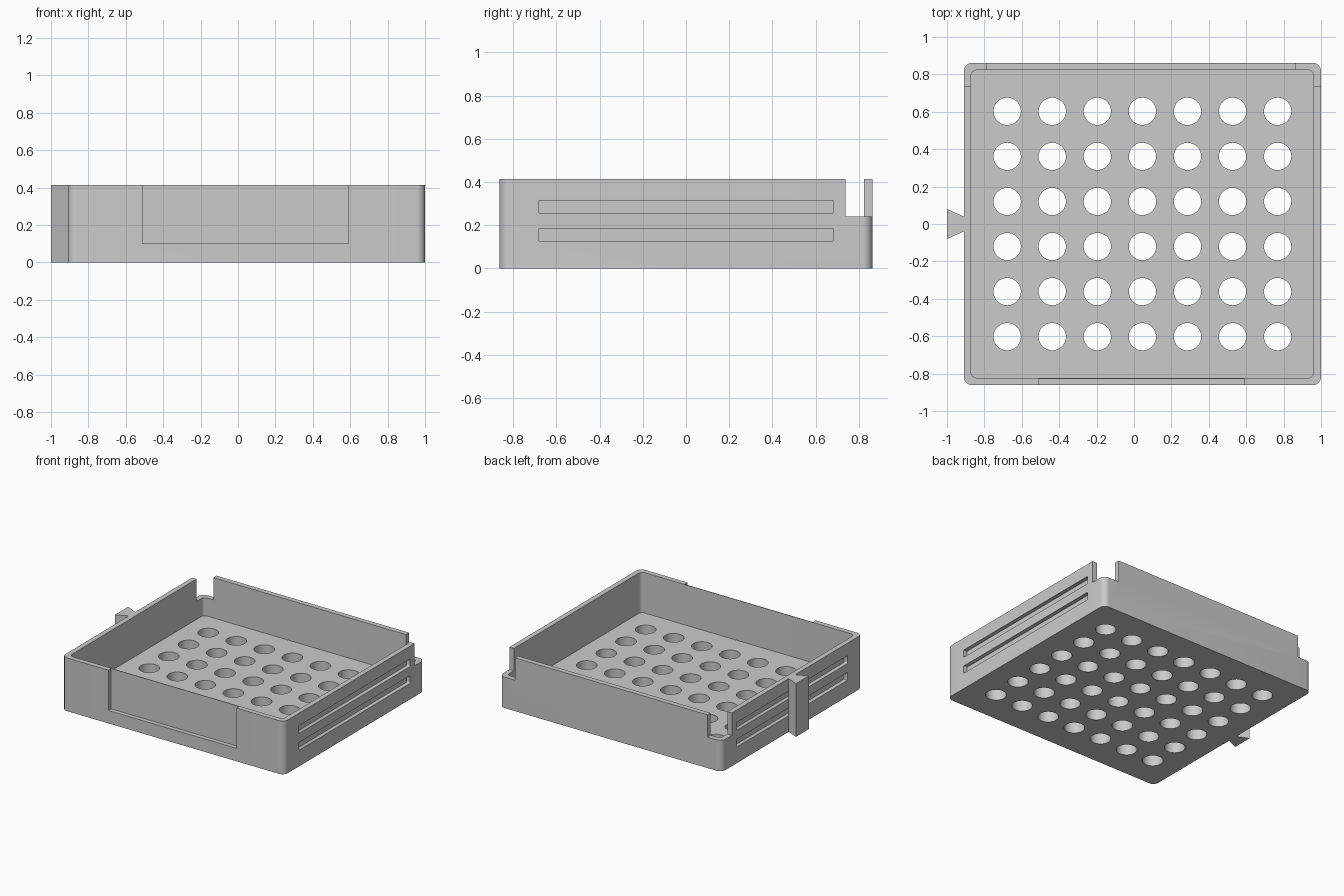
import bpy
import bmesh
from math import cos, sin, pi, radians

if "Cube" in bpy.data.objects:
    bpy.data.objects.remove(bpy.data.objects["Cube"])

grey = bpy.data.materials.new("light grey plastic")
grey.use_nodes = True
grey.diffuse_color = (0.6, 0.6, 0.6, 1)
grey.node_tree.nodes["Principled BSDF"].inputs["Base Color"].default_value = (0.6, 0.6, 0.6, 1)

# Main dimensions
LEFT, RIGHT, HALF_DEPTH = -0.91, 1.0, 0.862
HEIGHT, FLOOR, WALL = 0.413, 0.1, 0.039
MID = (LEFT + RIGHT) / 2
SPACING, HOLE_RADIUS = 0.241, 0.073


def rounded(x0, x1, y0, y1, r, steps=8):
    """Outline of a rectangle with rounded corners, counter-clockwise."""
    centres = [(x1 - r, y1 - r), (x0 + r, y1 - r), (x0 + r, y0 + r), (x1 - r, y0 + r)]
    points = []
    for quarter, (cx, cy) in enumerate(centres):
        for i in range(steps + 1):
            a = (quarter + i / steps) * pi / 2
            points.append((cx + r * cos(a), cy + r * sin(a)))
    return points


def box(x0, x1, y0, y1):
    return [(x0, y0), (x1, y0), (x1, y1), (x0, y1)]


def extrude(name, outlines, low, high, along_x=False):
    """Prism over each outline; along_x reads the outlines in the y-z plane."""
    bm = bmesh.new()
    for outline in outlines:
        def ring(t):
            return [bm.verts.new((t, a, b) if along_x else (a, b, t)) for a, b in outline]
        bottom, top = ring(low), ring(high)
        bm.faces.new(bottom[::-1])
        bm.faces.new(top)
        n = len(outline)
        for i in range(n):
            j = (i + 1) % n
            bm.faces.new((bottom[i], bottom[j], top[j], top[i]))
    bmesh.ops.recalc_face_normals(bm, faces=bm.faces)
    mesh = bpy.data.meshes.new(name)
    bm.to_mesh(mesh)
    bm.free()
    mesh.materials.append(grey)
    obj = bpy.data.objects.new(name, mesh)
    bpy.context.collection.objects.link(obj)
    return obj


def activate(obj):
    bpy.ops.object.select_all(action="DESELECT")
    obj.select_set(True)
    bpy.context.view_layer.objects.active = obj


def cut(target, cutter):
    cutter.hide_render = True
    mod = target.modifiers.new("cut", "BOOLEAN")
    mod.operation, mod.solver, mod.object = "DIFFERENCE", "EXACT", cutter
    activate(target)
    bpy.ops.object.modifier_apply(modifier=mod.name)
    bpy.data.objects.remove(cutter)


# Tray body and its hollow
tray = extrude("tray", [rounded(LEFT, RIGHT, -HALF_DEPTH, HALF_DEPTH, 0.045)], 0, HEIGHT)
inner_y = HALF_DEPTH - WALL
cut(tray, extrude("hollow", [rounded(LEFT + WALL, RIGHT - WALL, -inner_y, inner_y, 0.03)],
                  FLOOR, HEIGHT + 0.1))

# Grid of round floor holes
circles = []
for column in range(7):
    for row in range(6):
        cx, cy = MID + (column - 3) * SPACING, (row - 2.5) * SPACING
        circles.append([(cx + HOLE_RADIUS * cos(i * pi / 24), cy + HOLE_RADIUS * sin(i * pi / 24))
                        for i in range(48)])
cut(tray, extrude("floor_holes", circles, -0.1, FLOOR + 0.05))

# Label recess in the front wall, leaving a thin panel
cut(tray, extrude("front_recess", [box(-0.51, 0.59, -1, -inner_y - 0.005)], FLOOR, HEIGHT + 0.1))

# Notches at the two back corners
cut(tray, extrude("corner_notches", [box(-1, LEFT + 0.122, 0.737, 1),
                                     box(RIGHT - 0.135, 1.1, 0.737, 1)], 0.24, HEIGHT + 0.1))

# Blind grooves along both sides
grooves = [rounded(-0.683, 0.683, z, z + 0.06, 0.008, 3) for z in (0.125, 0.255)]
cut(tray, extrude("right_grooves", grooves, RIGHT - 0.03, RIGHT + 0.1, True))
cut(tray, extrude("left_grooves", grooves, LEFT - 0.1, LEFT + 0.03, True))

# Dovetail rail on one side
rail = extrude("dovetail_rail", [[(-1, -0.08), (LEFT, -0.04), (LEFT, 0.04), (-1, 0.08)]], 0, HEIGHT)

activate(tray)
bpy.ops.object.shade_smooth_by_angle(angle=radians(30))
